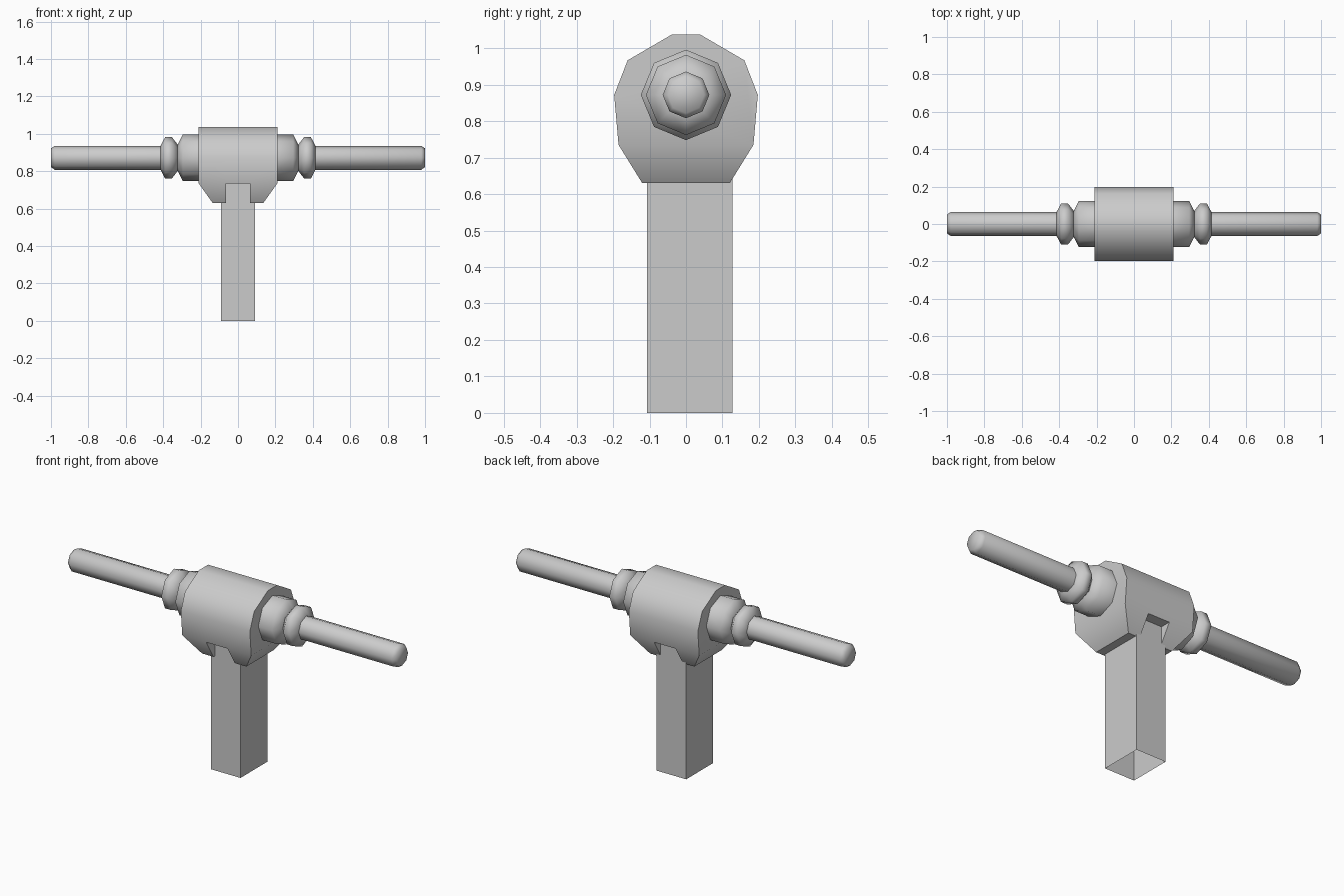
import bpy, bmesh
from math import cos, sin, pi, radians

if "Cube" in bpy.data.objects:
    bpy.data.objects.remove(bpy.data.objects["Cube"])

AXIS_Z = 0.872


def finish(name, bm, angle=50):
    bmesh.ops.recalc_face_normals(bm, faces=bm.faces)
    mesh = bpy.data.meshes.new(name)
    bm.to_mesh(mesh)
    bm.free()
    ob = bpy.data.objects.new(name, mesh)
    bpy.context.collection.objects.link(ob)
    bpy.ops.object.select_all(action='DESELECT')
    ob.select_set(True)
    bpy.context.view_layer.objects.active = ob
    bpy.ops.object.shade_smooth_by_angle(angle=radians(angle))
    return ob


# Post: open square tube running up into the slotted housing
bm = bmesh.new()
rings = [[bm.verts.new((x, y, z)) for x, y in
          ((-0.09, -0.107), (0.09, -0.107), (0.09, 0.127), (-0.09, 0.127))]
         for z in (0, 0.736)]
for i in range(4):
    j = (i + 1) % 4
    bm.faces.new((rings[0][i], rings[0][j], rings[1][j], rings[1][i]))
finish("post", bm)

# Housing: rounded profile (y, z) swept along x, with a slot between two feet
half = [(0.04, 1.037), (0.16, 0.967), (0.197, 0.872), (0.185, 0.735), (0.12, 0.63)]
profile = half + [(-y, z) for y, z in reversed(half)]
n = len(profile)
bm = bmesh.new()
sections = []
for x, foot_x in ((-0.21, -0.135), (-0.065, -0.065), (0.065, 0.065), (0.21, 0.135)):
    sections.append([bm.verts.new((foot_x if z < 0.65 else x, y, z)) for y, z in profile])
for s in range(3):
    a, b = sections[s], sections[s + 1]
    for i in range(n):
        if s == 1 and i in (3, 4, 5):
            continue
        j = (i + 1) % n
        bm.faces.new((a[i], a[j], b[j], b[i]))
# End caps, foot ends and slot walls, slot ceiling
for s, sec in enumerate(sections):
    bm.faces.new(sec[3:7])
    if s in (0, 3):
        bm.faces.new(sec[:4] + sec[6:])
bm.faces.new((sections[1][3], sections[1][6], sections[2][6], sections[2][3]))
finish("housing", bm)

# Axle parts: eight-sided turned shapes (x, radius), repeated on both sides
turned = {
    "collar": [(0.18, 0.124), (0.295, 0.124), (0.325, 0.065)],
    "ring": [(0.318, 0.065), (0.353, 0.11), (0.39, 0.11), (0.415, 0.062)],
    "rod": [(0.32, 0.064), (0.98, 0.064), (1.0, 0.05)],
}
for side, sign in (("left", -1), ("right", 1)):
    for name, pts in turned.items():
        bm = bmesh.new()
        loops = [[bm.verts.new((sign * x, r * sin(k * pi / 4), AXIS_Z + r * cos(k * pi / 4)))
                  for k in range(8)] for x, r in pts]
        for a, b in zip(loops, loops[1:]):
            for k in range(8):
                m = (k + 1) % 8
                bm.faces.new((a[k], a[m], b[m], b[k]))
        bm.faces.new(loops[0])
        bm.faces.new(loops[-1])
        finish(f"{side}_{name}", bm, 70)
